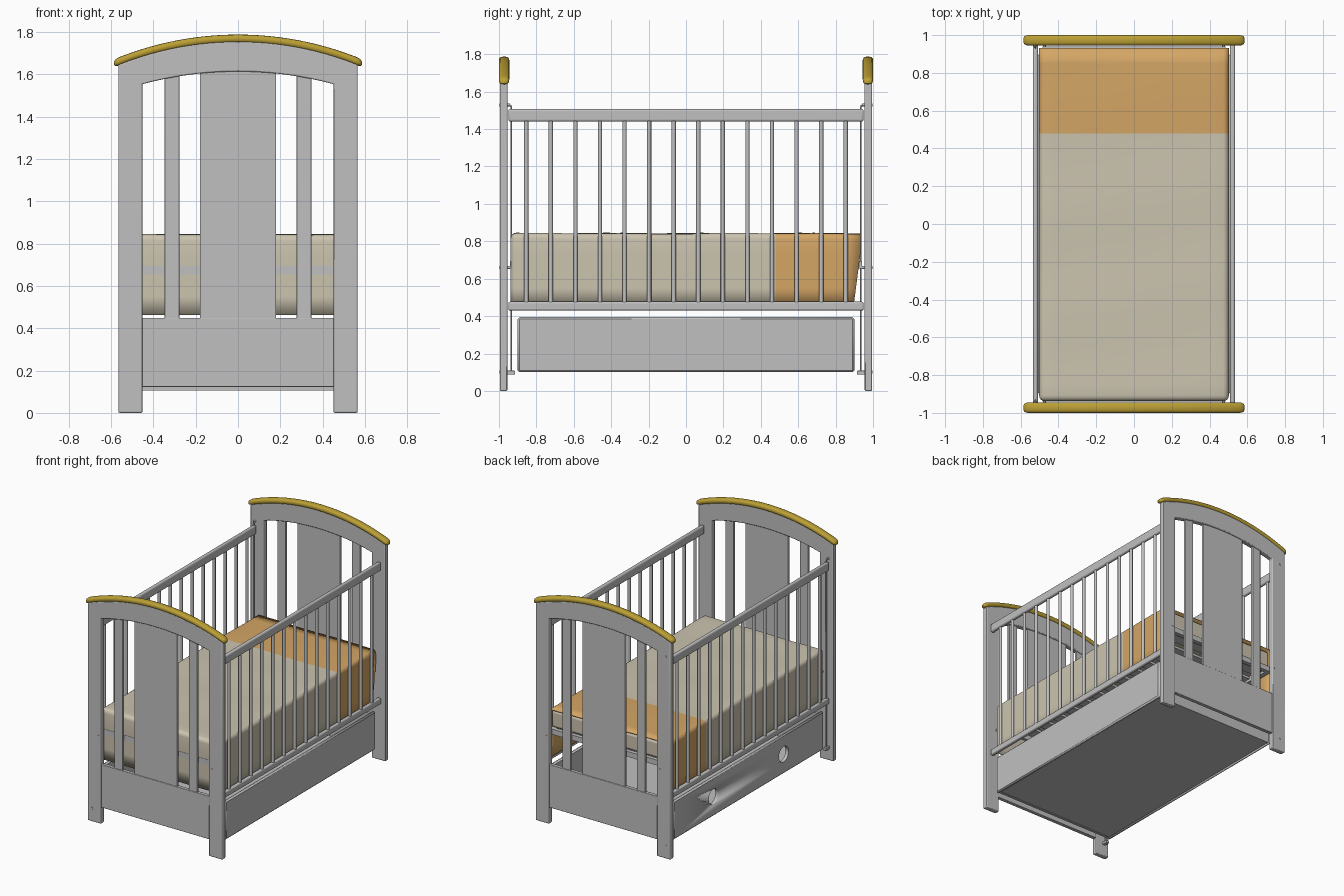
import bpy, bmesh, math
from mathutils import Vector

if "Cube" in bpy.data.objects:
    bpy.data.objects.remove(bpy.data.objects["Cube"])


def material(name, rgb):
    m = bpy.data.materials.new(name)
    m.diffuse_color = (*rgb, 1)
    m.use_nodes = True
    m.node_tree.nodes["Principled BSDF"].inputs["Base Color"].default_value = m.diffuse_color
    return m


GREY = material("grey paint", (0.53, 0.53, 0.53))
GOLD = material("golden trim", (0.50, 0.35, 0.035))
BEIGE = material("beige cloth", (0.60, 0.55, 0.43))
ORANGE = material("orange cloth", (0.66, 0.38, 0.13))


def finish(name, bm, mats, bevel=0, segments=2):
    bmesh.ops.recalc_face_normals(bm, faces=bm.faces[:])
    me = bpy.data.meshes.new(name)
    bm.to_mesh(me)
    bm.free()
    ob = bpy.data.objects.new(name, me)
    bpy.context.collection.objects.link(ob)
    for m in mats:
        me.materials.append(m)
    bpy.ops.object.select_all(action='DESELECT')
    ob.select_set(True)
    bpy.context.view_layer.objects.active = ob
    bpy.ops.object.shade_smooth_by_angle(angle=math.radians(40))
    if bevel:
        b = ob.modifiers.new("soft_edges", 'BEVEL')
        b.width, b.segments, b.limit_method = bevel, segments, 'ANGLE'
        b.angle_limit = math.radians(40)
    return ob


def cube(x0, x1, y0, y1, z0, z1):
    bm = bmesh.new()
    bmesh.ops.create_cube(bm, size=1)
    for v in bm.verts:
        v.co = ((x0 + x1) / 2 + v.co.x * (x1 - x0),
                (y0 + y1) / 2 + v.co.y * (y1 - y0),
                (z0 + z1) / 2 + v.co.z * (z1 - z0))
    return bm


def box(name, *size, mat=GREY, bevel=0, segments=2):
    return finish(name, cube(*size), [mat], bevel, segments)


def rod(name, p, q, r, sides=12):
    p, q = Vector(p), Vector(q)
    bm = bmesh.new()
    bmesh.ops.create_cone(bm, cap_ends=True, segments=sides, radius1=r, radius2=r,
                          depth=(q - p).length)
    turn = (q - p).to_track_quat('Z', 'Y')
    for v in bm.verts:
        v.co = turn @ v.co + (p + q) / 2
    return finish(name, bm, [GREY])


def arc(x, top, half, drop):
    """Height of an arch with the given top, half width and drop."""
    r = (half * half + drop * drop) / (2 * drop)
    return top - r + math.sqrt(r * r - x * x)


def end_panel(side, label):
    yc = side * 0.975
    # posts and arch in one outline
    n = 24
    pts = [(-0.565, 0)]
    pts += [(x, arc(x, 1.755, 0.565, 0.11)) for x in (-0.565 + 1.13 * i / n for i in range(n + 1))]
    pts += [(0.565, 0), (0.452, 0)]
    pts += [(x, arc(x, 1.613, 0.452, 0.06)) for x in (0.452 - 0.904 * i / n for i in range(n + 1))]
    pts += [(-0.452, 0)]
    bm = bmesh.new()
    f = bm.faces.new([bm.verts.new((x, yc - 0.02, z)) for x, z in pts])
    ext = bmesh.ops.extrude_face_region(bm, geom=[f])
    for v in ext["geom"]:
        if isinstance(v, bmesh.types.BMVert):
            v.co.y += 0.04
    finish(label + "_end_frame", bm, [GREY], 0.006)
    # lower board, wide panel and slats
    box(label + "_lower_board", -0.455, 0.455, yc - 0.014, yc + 0.014, 0.123, 0.449, bevel=0.003)
    for name, x0, x1 in (("panel", -0.18, 0.18), ("left_slat", -0.347, -0.277),
                         ("right_slat", 0.277, 0.347)):
        box(label + "_" + name, x0, x1, yc - 0.01, yc + 0.01, 0.445, 1.62, bevel=0.002)
    # golden arched trim with rounded ends
    bm = bmesh.new()
    rings = []
    steps = [(-0.585, 0.45), (-0.58, 0.75), (-0.57, 0.95)]
    steps += [(-0.555 + 1.11 * i / 24, 1) for i in range(25)]
    steps += [(-x, s) for x, s in steps[2::-1]]
    for x, s in steps:
        z = arc(x, 1.768, 0.575, 0.112)
        ring = []
        for k in range(16):
            a = 2 * math.pi * k / 16
            c, d = math.cos(a), math.sin(a)
            ring.append(bm.verts.new((x, side * 0.9725 + 0.0275 * s * math.copysign(abs(c) ** 0.7, c),
                                      z + 0.0195 * s * math.copysign(abs(d) ** 0.8, d))))
        rings.append(ring)
    for a, b in zip(rings, rings[1:]):
        for k in range(16):
            bm.faces.new((a[k], a[k - 1], b[k - 1], b[k]))
    bm.faces.new(rings[0])
    bm.faces.new(rings[-1])
    finish(label + "_trim", bm, [GOLD])
    # screw heads on the posts
    for x, z in ((-0.525, 1.53), (-0.525, 0.1), (-0.475, 0.66), (0.475, 0.66)):
        rod(label + "_screw", (x, side * 0.94, z), (x, side * 0.997, z), 0.008)


end_panel(-1, "front")
end_panel(1, "back")

# barred sides
for s, label in ((-1, "left"), (1, "right")):
    x = s * 0.522
    box(label + "_top_rail", x - 0.014, x + 0.014, -0.95, 0.95, 1.44, 1.507, bevel=0.011, segments=3)
    box(label + "_bottom_rail", x - 0.014, x + 0.014, -0.95, 0.95, 0.43, 0.477, bevel=0.009, segments=3)
    for i in range(14):
        y = -0.854 + i * 1.708 / 13
        rod(label + "_bar", (x, y, 0.465), (x, y, 1.45), 0.0115)

# sliding side guide rods with bent tops and brackets
for s, label in ((-1, "front"), (1, "back")):
    cu = bpy.data.curves.new(label + "_guide_rod", 'CURVE')
    cu.dimensions, cu.bevel_depth, cu.bevel_resolution = '3D', 0.0045, 2
    sp = cu.splines.new('POLY')
    path = [(0.96, 1.53), (0.945, 1.53), (0.938, 1.525), (0.934, 1.515), (0.934, 0.095)]
    sp.points.add(len(path) - 1)
    for p, (y, z) in zip(sp.points, path):
        p.co = (-0.522, s * y, z, 1)
    cu.materials.append(GREY)
    bpy.context.collection.objects.link(bpy.data.objects.new(label + "_guide_rod", cu))
    y0, y1 = sorted((s * 0.913, s * 0.957))
    box(label + "_rod_bracket", -0.535, -0.51, y0, y1, 0.087, 0.108, bevel=0.003)

# drawer box
box("drawer_right_face", 0.50, 0.525, -0.9, 0.9, 0.1, 0.395, bevel=0.01, segments=1)
left_face = box("drawer_left_face", -0.525, -0.50, -0.9, 0.9, 0.1, 0.395, bevel=0.01, segments=1)
for s in (-1, 1):
    hole = rod("handle_hole_cutter", (-0.6, s * 0.42, 0.25), (-0.4, s * 0.42, 0.25), 0.058, 32)
    hole.hide_render = True
    hole.hide_viewport = True
    cut = left_face.modifiers.new("handle_hole", 'BOOLEAN')
    cut.object, cut.operation = hole, 'DIFFERENCE'
    y0, y1 = sorted((s * 0.87, s * 0.89))
    box("drawer_end", -0.5, 0.5, y0, y1, 0.105, 0.38)
box("drawer_bottom", -0.5, 0.5, -0.89, 0.89, 0.108, 0.122)

# mattress base and mattress
for s in (-1, 1):
    x0, x1 = sorted((s * 0.45, s * 0.485))
    box("base_side", x0, x1, -0.935, 0.935, 0.655, 0.695)
    y0, y1 = sorted((s * 0.91, s * 0.94))
    box("base_end", -0.485, 0.485, y0, y1, 0.655, 0.695)
for i in range(13):
    y = -0.84 + i * 0.14
    box("base_slat", -0.45, 0.45, y - 0.04, y + 0.04, 0.675, 0.693)
box("mattress", -0.485, 0.485, -0.92, 0.92, 0.696, 0.828, mat=BEIGE, bevel=0.02, segments=3)

# blanket draped over both sides and the front, open at the back
bm = cube(-0.502, 0.502, -0.938, 0.932, 0.462, 0.842)
bmesh.ops.delete(bm, geom=[f for f in bm.faces if f.normal.z < -0.5 or f.normal.y > 0.5],
                 context='FACES_ONLY')
bmesh.ops.bevel(bm, geom=[e for e in bm.edges if len(e.link_faces) == 2], offset=0.03,
                segments=4, profile=0.5, affect='EDGES')
planes = [((0, y, 0), (0, 1, 0)) for y in [0.478] + [-0.85 + 0.085 * i for i in range(21)]]
planes += [((x, 0, 0), (1, 0, 0)) for x in [-0.42 + 0.084 * i for i in range(11)]]
planes += [((0, 0, z), (0, 0, 1)) for z in (0.55, 0.64, 0.73)]
for co, no in planes:
    bmesh.ops.bisect_plane(bm, geom=bm.verts[:] + bm.edges[:] + bm.faces[:], plane_co=co, plane_no=no)
for f in bm.faces:
    f.material_index = int(f.calc_center_median().y > 0.478)
for v in bm.verts:
    x, y, z = v.co
    if z > 0.8:
        v.co.z += 0.004 * math.sin(9 * y + 5 * x) * math.cos(7 * x - 3 * y)
    if y > 0.8 and z < 0.73:  # back corner of the drape hangs inward
        v.co.y -= 0.13 * (0.73 - z) * (y - 0.8) / 0.132
blanket = finish("blanket", bm, [BEIGE, ORANGE])
thick = blanket.modifiers.new("cloth_thickness", 'SOLIDIFY')
thick.thickness, thick.offset = 0.006, -1
